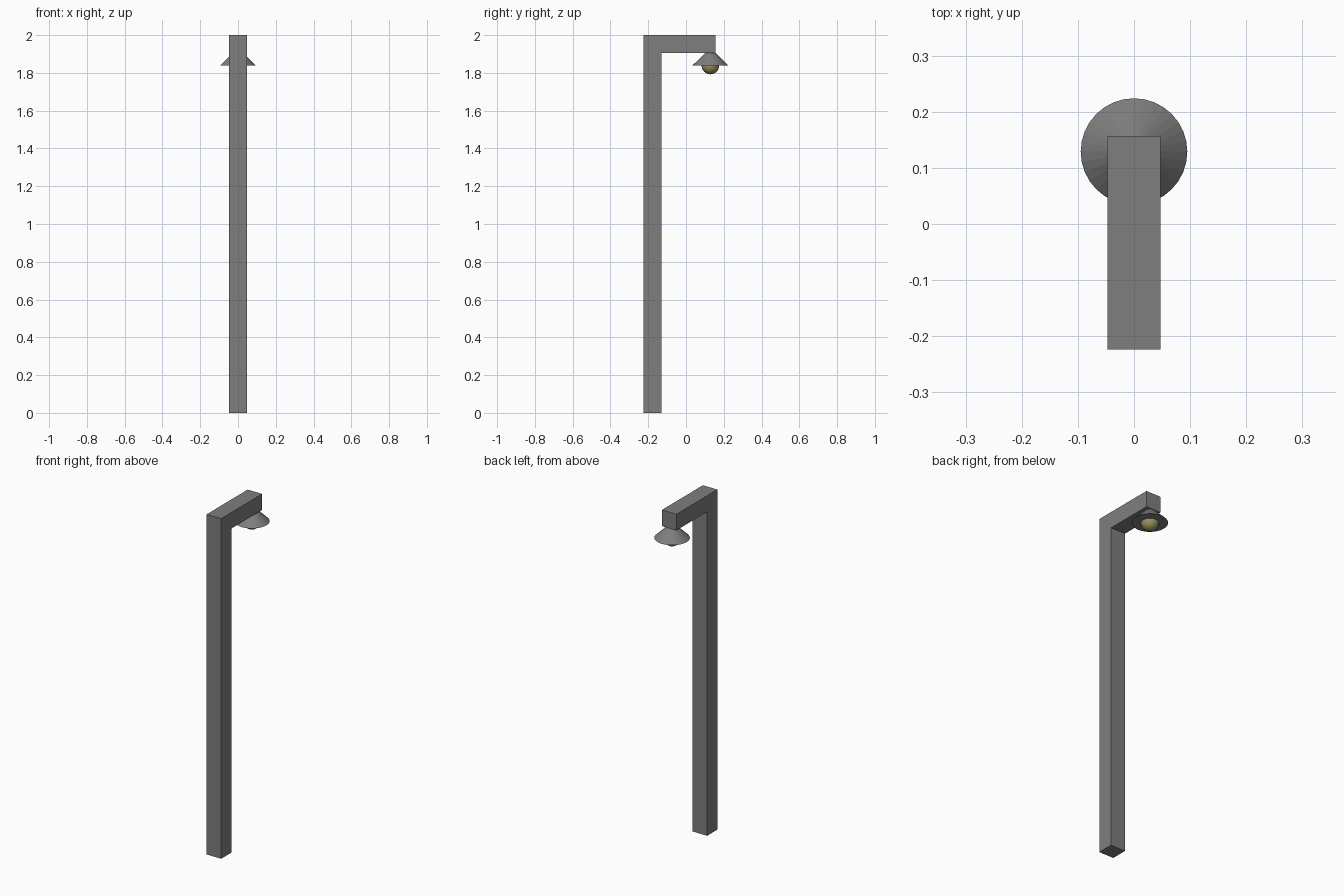
import bpy, bmesh

if "Cube" in bpy.data.objects:
    bpy.data.objects.remove(bpy.data.objects["Cube"])

# Dimensions
W = 0.0472                      # half thickness of the post
BACK, TIP = -0.224, 0.157       # y extent of post and arm
LAMP_Y = 0.129
RIM_Z, ARM_Z = 1.839, 2 - 2 * W


def make_material(name, color):
    mat = bpy.data.materials.new(name)
    mat.diffuse_color = (*color, 1)
    mat.use_nodes = True
    mat.node_tree.nodes["Principled BSDF"].inputs["Base Color"].default_value = mat.diffuse_color
    return mat


def make_object(name, bm, mat):
    bmesh.ops.recalc_face_normals(bm, faces=bm.faces)
    mesh = bpy.data.meshes.new(name)
    bm.to_mesh(mesh)
    bm.free()
    mesh.materials.append(mat)
    obj = bpy.data.objects.new(name, mesh)
    bpy.context.collection.objects.link(obj)
    return obj


metal = make_material("dark_metal", (0.21, 0.21, 0.21))
glass = make_material("warm_glass", (0.32, 0.3, 0.11))

# Post and arm: one L-shaped profile extruded across x
profile = [(BACK, 0), (BACK + 2 * W, 0), (BACK + 2 * W, ARM_Z),
           (TIP, ARM_Z), (TIP, 2), (BACK, 2)]
bm = bmesh.new()
face = bm.faces.new([bm.verts.new((-W, y, z)) for y, z in profile])
new = bmesh.ops.extrude_face_region(bm, geom=[face])["geom"]
bmesh.ops.translate(bm, vec=(2 * W, 0, 0),
                    verts=[v for v in new if isinstance(v, bmesh.types.BMVert)])
make_object("post_and_arm", bm, metal)

# Conical shade hanging from the arm
bm = bmesh.new()
bmesh.ops.create_cone(bm, cap_ends=True, segments=32, radius1=0.095,
                      radius2=0.027, depth=ARM_Z - RIM_Z)
shade = make_object("lamp_shade", bm, metal)
shade.location = (0, LAMP_Y, (ARM_Z + RIM_Z) / 2)

# Bulb half sunk in the shade
bm = bmesh.new()
bmesh.ops.create_uvsphere(bm, u_segments=32, v_segments=16, radius=0.0465)
bulb = make_object("bulb", bm, glass)
bulb.location = (0, LAMP_Y, RIM_Z)
